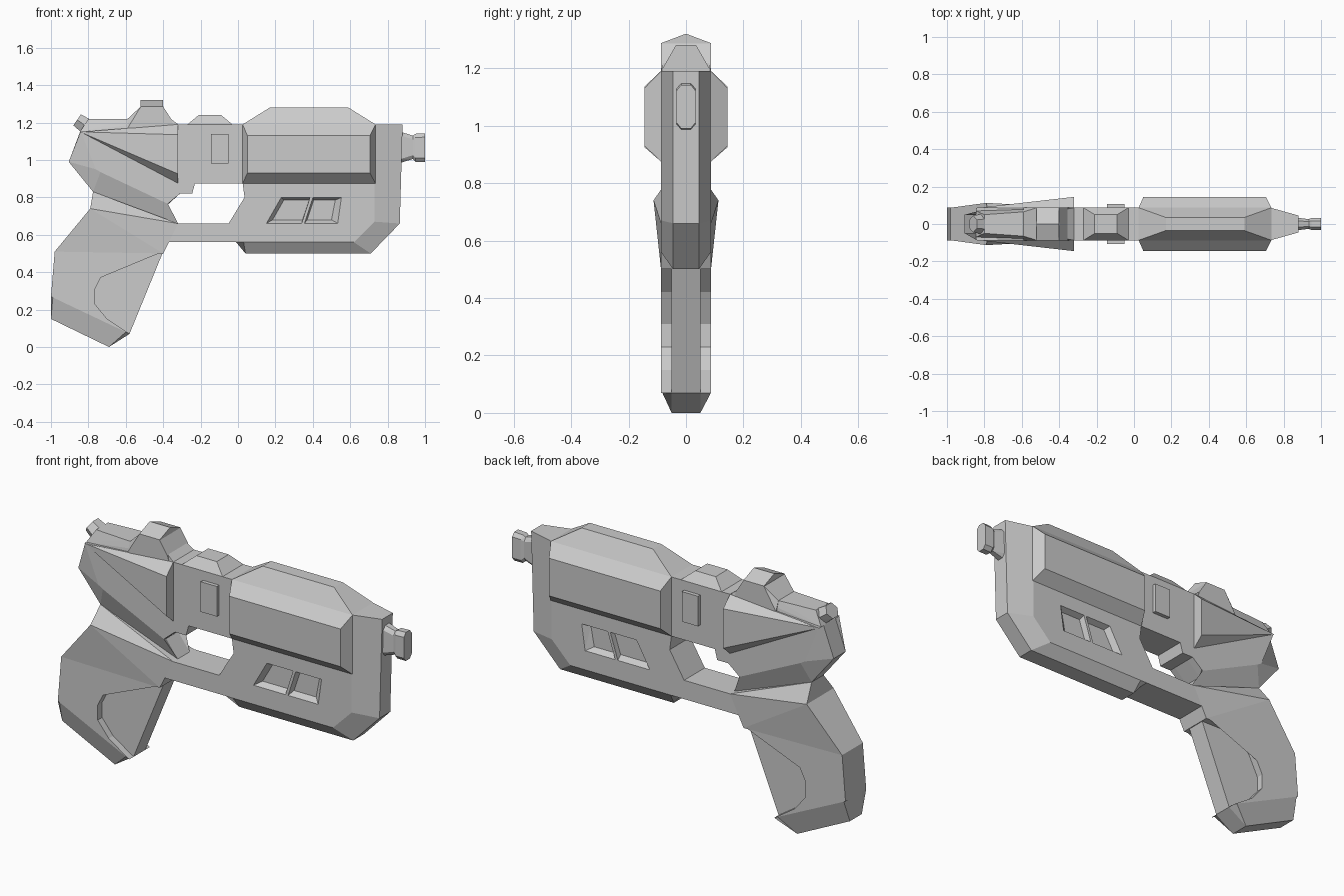
import bpy, bmesh

if "Cube" in bpy.data.objects:
    bpy.data.objects.remove(bpy.data.objects["Cube"])


def finish(name, bm):
    bmesh.ops.recalc_face_normals(bm, faces=bm.faces)
    mesh = bpy.data.meshes.new(name)
    bm.to_mesh(mesh)
    bm.free()
    obj = bpy.data.objects.new(name, mesh)
    bpy.context.collection.objects.link(obj)
    return obj


def hull(name, pts, sides=(1, -1)):
    """Convex solid from (x, z, half_width) points, mirrored over y."""
    bm = bmesh.new()
    for x, z, w in pts:
        for s in (sides if w else (1,)):
            bm.verts.new((x, s * w, z))
    res = bmesh.ops.convex_hull(bm, input=bm.verts)
    junk = {g for g in res["geom_interior"] + res["geom_unused"]
            if isinstance(g, bmesh.types.BMVert) and g.is_valid}
    bmesh.ops.delete(bm, geom=list(junk), context='VERTS')
    bmesh.ops.dissolve_limit(bm, angle_limit=0.02, verts=bm.verts, edges=bm.edges)
    return finish(name, bm)


def slab(name, side, w, rim=None, c=0.05):
    """Side outline at +-w, optionally bevelled to a rim outline at +-c."""
    layers = [(-w, side)]
    if rim:
        layers += [(-c, rim), (c, rim)]
    layers.append((w, side))
    bm = bmesh.new()
    rings = [[bm.verts.new((x, y, z)) for x, z in prof] for y, prof in layers]
    n = len(side)
    bm.faces.new(rings[0])
    bm.faces.new(rings[-1][::-1])
    for a, b in zip(rings, rings[1:]):
        for i in range(n):
            j = (i + 1) % n
            bm.faces.new((a[i], a[j], b[j], b[i]))
    bmesh.ops.remove_doubles(bm, verts=bm.verts, dist=1e-5)
    return finish(name, bm)


W = 0.087  # half width of the frame

# Front block with bevelled nose and underside
back_edge = [(.03, 1.19), (.025, .875), (.035, .80), (-.05, .66), (-.01, .56)]
front_block = slab("front_block",
                   back_edge + [(.03, .56), (.62, .56), (.73, .67), (.73, 1.19)], W,
                   back_edge + [(.04, .50), (.71, .50), (.865, .66), (.88, 1.19)], .045)

# Two slanted windows sunk into each side of the front block
windows = [([(.15, .66), (.34, .66), (.385, .80), (.23, .80)],
            [(.185, .68), (.345, .68), (.38, .785), (.245, .785)]),
           ([(.355, .66), (.535, .66), (.50, .71), (.555, .80), (.40, .80)],
            [(.37, .68), (.50, .68), (.48, .71), (.52, .785), (.405, .785)])]
for outer, inner in windows:
    for s in (1, -1):
        cutter = hull("window_cutter", [(x, z, .089) for x, z in outer]
                      + [(x, z, .057) for x, z in inner], (s,))
        cutter.hide_render = True
        mod = front_block.modifiers.new("window", 'BOOLEAN')
        mod.operation, mod.solver, mod.object = 'DIFFERENCE', 'EXACT', cutter
        bpy.context.view_layer.objects.active = front_block
        bpy.ops.object.modifier_apply(modifier=mod.name)
        bpy.data.objects.remove(cutter)

# Barrel shroud: side bulges and sloped top
hull("shroud_bulge", [(x, z, W) for x in (.025, .735) for z in (.875, 1.19)]
     + [(x, z, .145) for x in (.05, .705) for z in (.93, 1.13)])
hull("shroud_top", [(.025, 1.19, W), (.735, 1.19, W), (.17, 1.28, .035), (.59, 1.28, .035)])

# Muzzle: pinched neck and flared lip, hexagonal in section
def muzzle_ring(x, lo, hi, w):
    return [(x, lo, w * .5), (x, hi, w * .5), (x, lo + .02, w), (x, hi - .02, w)]

neck = muzzle_ring(.935, 1.005, 1.13, .026)
hull("muzzle_neck", muzzle_ring(.87, .985, 1.15, .034) + neck)
hull("muzzle_lip", neck + muzzle_ring(.95, .99, 1.14, .033) + muzzle_ring(1.0, .99, 1.142, .033))

# Receiver, guard bar and rear frame
slab("receiver", [(-.33, .875), (.03, .875), (.03, 1.19), (-.33, 1.19)], W)
slab("guard_bar", [(-.38, .56), (0, .56), (-.04, .66), (-.34, .66)], W)
hole_edge = [(-.31, .82), (-.245, .82), (-.23, .875), (-.23, 1.185), (-.32, 1.185)]
slab("rear_frame",
     [(-.84, 1.15), (-.76, .95), (-.735, .935), (-.375, .765), (-.37, .77)] + hole_edge, W,
     [(-.845, 1.15), (-.905, .99), (-.775, .83), (-.32, .66), (-.388, .75)] + hole_edge, .05)

# Rear side flares, tapering back to a point
hull("rear_flare", [(-.845, 1.15, .085), (-.32, .875, W), (-.32, .925, .145),
                    (-.32, 1.135, .145), (-.32, 1.19, W)])

# Rear deck, sight and top bump
hull("rear_deck", [(-.845, 1.15, .07), (-.80, 1.22, .05), (-.59, 1.22, .065),
                   (-.36, 1.22, .08), (-.32, 1.19, W)])
hull("sight_base", [(-.59, 1.22, .065), (-.59, 1.17, W), (-.52, 1.285, W),
                    (-.40, 1.285, W), (-.355, 1.215, W), (-.34, 1.17, W)])
hull("sight_roof", [(x, z, w) for x in (-.52, -.40)
                    for z, w in ((1.28, W), (1.287, W), (1.32, 0))])
hull("top_bump", [(-.27, 1.19, W), (-.03, 1.19, W), (-.21, 1.24, .05), (-.09, 1.24, .05)])

# Tilted hexagonal pin at the back
pin = []
for cx, cz, r, w in ((-.786, 1.163, .045, .06), (-.86, 1.214, .036, .045)):
    pin += [(cx + s * .57 * r, cz + s * .82 * r, w * .5) for s in (1, -1)] + [(cx, cz, w)]
hull("rear_pin", pin)

# Side buttons
hull("side_button", [(x, z, w) for x in (-.145, -.05) for z in (.98, 1.14)
                     for w in (.08, .107)])

# Grip: flared neck, flared shoulder, core and bevelled side plates
a, b = (-.775, .83, .05), (-.79, .74, .113)
c, d, e = (-.98, .51, W), (-.40, .50, W), (-.32, .66, W)
hull("grip_neck", [a, b, e])
hull("grip_shoulder", [b, c, d, e])
slab("grip_core", [(-.98, .51), (-1, .27), (-1, .15), (-.69, 0), (-.58, .07), (-.40, .51)], .05)
recess = [(-.58, .07), (-.70, .15), (-.765, .23), (-.765, .31), (-.71, .42),
          (-.60, .53), (-.50, .54), (-.40, .505), (-.98, .51), (-1, .27)]
recess[7:8] = [(-.44, .525), (-.40, .51)]
slab("grip_plates", recess + [(-.99, .265), (-.60, .08)], W,
     recess + [(-1, .15), (-.69, 0)], .05)
